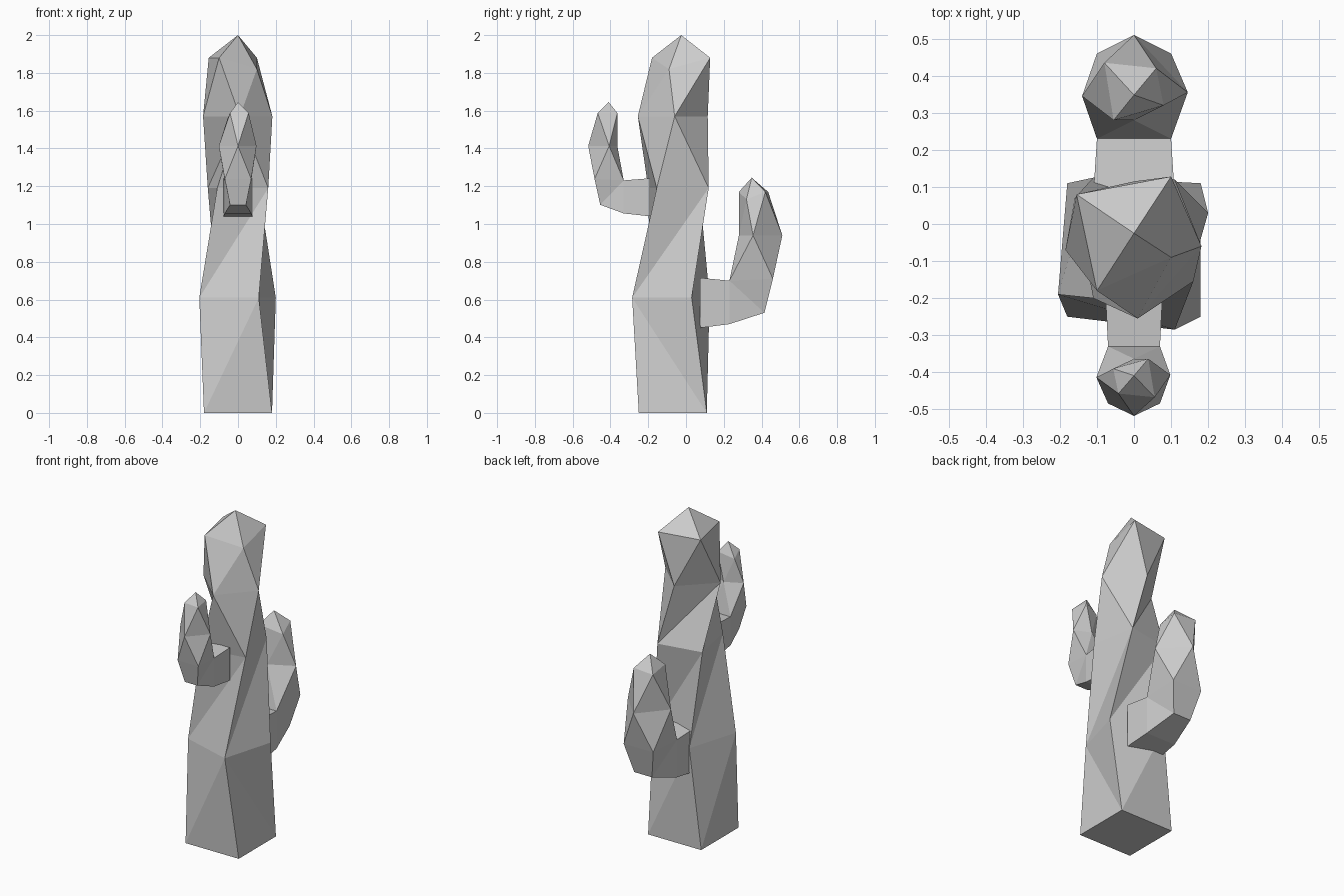
import bpy, bmesh

if "Cube" in bpy.data.objects:
    bpy.data.objects.remove(bpy.data.objects["Cube"])


def loft(name, rings, diags, apex):
    """Faceted body: 4-point rings joined by triangles, capped at start, pointed at the end.
    diags: per band, '/' = lower i to upper i+1, '\\' = lower i+1 to upper i."""
    bm = bmesh.new()
    rows = [[bm.verts.new(p) for p in r] for r in rings]
    bm.faces.new(rows[0][::-1])
    for a, b, flags in zip(rows, rows[1:], diags):
        for i in range(4):
            j = (i + 1) % 4
            if flags[i] == '/':
                tris = ((a[i], a[j], b[j]), (a[i], b[j], b[i]))
            else:
                tris = ((a[i], a[j], b[i]), (a[j], b[j], b[i]))
            for t in tris:
                bm.faces.new(t)
    tip = bm.verts.new(apex)
    for i in range(4):
        bm.faces.new((rows[-1][i], rows[-1][(i + 1) % 4], tip))
    bmesh.ops.remove_doubles(bm, verts=bm.verts, dist=0.001)
    bmesh.ops.recalc_face_normals(bm, faces=bm.faces)
    me = bpy.data.meshes.new(name)
    bm.to_mesh(me)
    bm.free()
    ob = bpy.data.objects.new(name, me)
    bpy.context.collection.objects.link(ob)
    return ob


def flat(z, *pts):
    return [(x, y, z) for x, y in pts]


# trunk: twisting square sections
trunk_rings = [
    flat(0.0, (-.18, -.25), (.18, -.25), (.18, .11), (-.18, .11)),
    flat(0.61, (-.205, -.19), (.11, -.285), (.2, .03), (-.11, .125)),
    flat(1.19, (-.11, -.2), (.16, -.155), (.11, .12), (-.16, .07)),
    flat(1.57, (.01, -.255), (.182, -.06), (0, .115), (-.185, -.07)),
    [(-.1, -.18, 1.88), (.1, -.09, 1.82), (.1, .128, 1.88), (-.155, .08, 1.88)],
]
loft("trunk", trunk_rings, ["/\\//", "////", "\\\\//", "////"], (0, -.025, 2.0))


# arms: elbow tube fanned around its inner corner, then a faceted bud
def arm(name, start, place):
    def section(wt, yt, zt, wb, yb, zb):
        return [(-wt, yt, zt), (wt, yt, zt), (wb, yb, zb), (-wb, yb, zb)]
    rings = [
        section(.11, start, .715, .11, start, .45),
        section(.1, .23, .7, .1, .23, .47),
        section(.1, .23, .7, .06, .415, .53),
        section(.1, .23, .7, .1, .46, .71),
        flat(.94, (0, .28), (.145, .355), (0, .51), (-.14, .345)),
        [(-.055, .28, 1.17), (.08, .32, 1.13), (.06, .42, 1.17), (-.08, .435, 1.17)],
    ]
    rings = [[place(*p) for p in r] for r in rings]
    loft(name, rings, ["////", "////", "////", "\\\\\\\\", "////"], place(0, .348, 1.245))


arm("back_arm", .075, lambda x, y, z: (x, y, z))
arm("front_arm", .02,
    lambda x, y, z: (-.7 * x, -(.33 + .67 * (y - .23)), 1.645 + .76 * (z - 1.245)))
